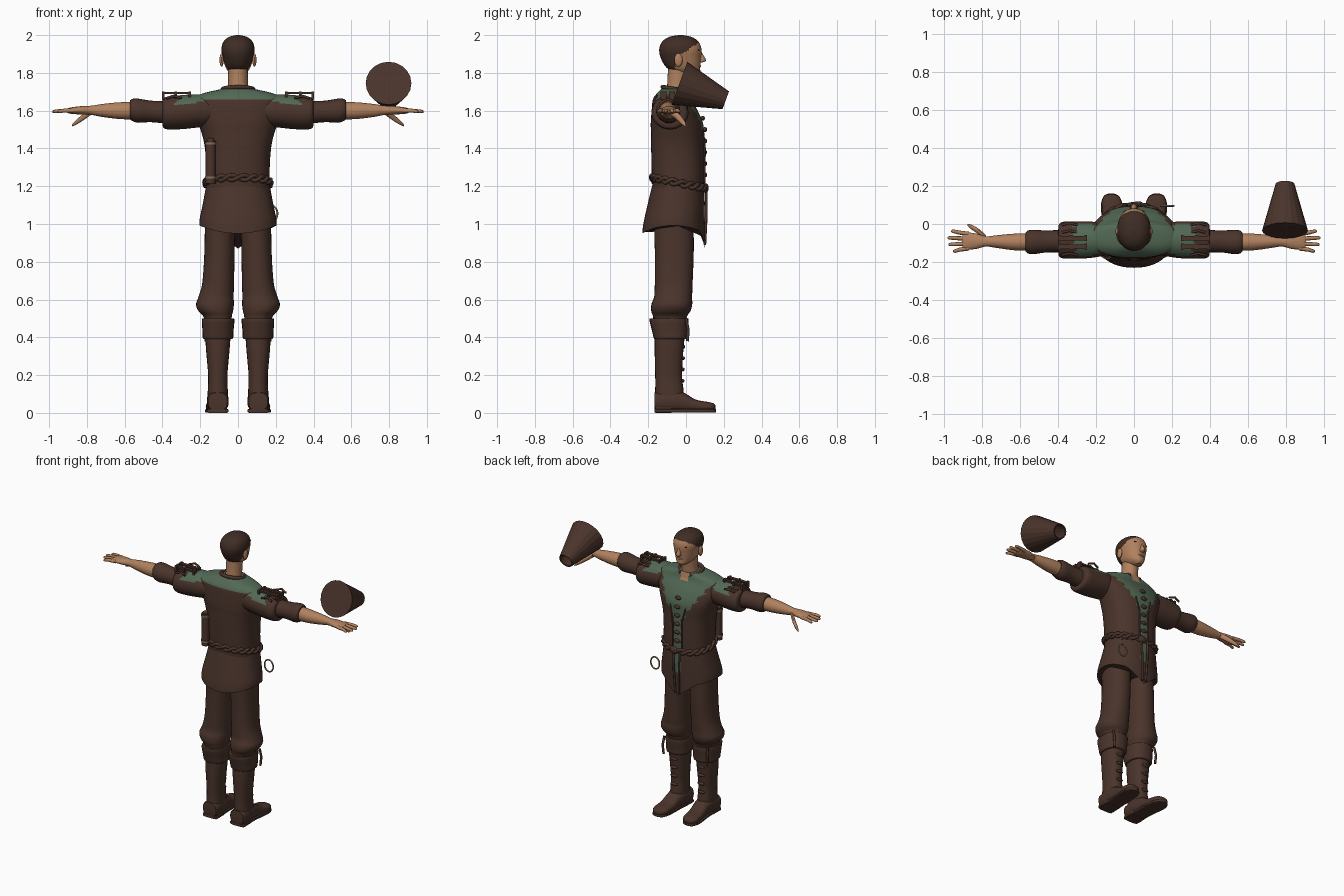
import bpy, bmesh, math
from mathutils import Vector

cube = bpy.data.objects.get("Cube")
if cube:
    bpy.data.objects.remove(cube, do_unlink=True)


def material(name, r, g, b):
    m = bpy.data.materials.new(name)
    m.use_nodes = True
    m.diffuse_color = (r, g, b, 1)
    bsdf = next(n for n in m.node_tree.nodes if n.type == 'BSDF_PRINCIPLED')
    bsdf.inputs["Base Color"].default_value = (r, g, b, 1)
    return m


BROWN = material("brown_leather", .068, .034, .024)
HAIR = material("dark_hair", .05, .026, .018)
GREEN = material("green_cloth", .085, .14, .09)
SKIN = material("skin", .44, .22, .115)
BRASS = material("dull_brass", .25, .17, .1)


def finish(name, bm, mats, rule=None, angle=40):
    bmesh.ops.recalc_face_normals(bm, faces=bm.faces)
    for f in bm.faces:
        if rule:
            f.material_index = rule(f.calc_center_median(), f.normal)
    me = bpy.data.meshes.new(name)
    bm.to_mesh(me)
    bm.free()
    for m in mats:
        me.materials.append(m)
    me.shade_smooth()
    me.set_sharp_from_angle(angle=math.radians(angle))
    ob = bpy.data.objects.new(name, me)
    bpy.context.collection.objects.link(ob)
    return ob


def oval(a, p):
    c, s = math.cos(a), math.sin(a)
    return (math.copysign(abs(c) ** (2 / p), c), math.copysign(abs(s) ** (2 / p), s))


def blend(rings, steps):
    """Smooth in-between rings, without overshoot."""
    out = []
    last = len(rings) - 1
    for i in range(last):
        q = [rings[max(i - 1, 0)], rings[i], rings[i + 1], rings[min(i + 2, last)]]
        for k in range(steps):
            t = k / steps
            ring = []
            for a, b, c, d in zip(*q):
                v = b + t / 2 * (c - a + t * (2 * a - 5 * b + 4 * c - d + t * (3 * (b - c) + d - a)))
                ring.append(min(max(v, min(b, c)), max(b, c)))
            out.append(ring)
    return out + [rings[-1]]


def loft(name, axis, rings, mats, rule=None, side=1, n=24, p=2, steps=4, shape=None):
    """Rings are (position on axis, two centre values, two radii)."""
    bm = bmesh.new()
    loops = []
    for t, a, b, ra, rb in blend(rings, steps):
        loop = []
        for j in range(n):
            u, v = oval(2 * math.pi * j / n, p)
            u, v = a + u * ra, b + v * rb
            co = Vector({'x': (t, u, v), 'y': (u, t, v), 'z': (u, v, t)}[axis])
            if shape:
                co = shape(co)
            co.x *= side
            loop.append(bm.verts.new(co))
        loops.append(loop)
    for lo, hi in zip(loops, loops[1:]):
        for j in range(n):
            k = (j + 1) % n
            bm.faces.new((lo[j], lo[k], hi[k], hi[j]))
    bm.faces.new(loops[0])
    bm.faces.new(loops[-1])
    return finish(name, bm, mats, rule)


def ball(name, loc, size, mat):
    bm = bmesh.new()
    bmesh.ops.create_uvsphere(bm, u_segments=16, v_segments=10, radius=1)
    bmesh.ops.scale(bm, vec=size, verts=bm.verts)
    bmesh.ops.translate(bm, vec=loc, verts=bm.verts)
    return finish(name, bm, [mat])


def box(name, loc, size, mat):
    bm = bmesh.new()
    bmesh.ops.create_cube(bm, size=1)
    bmesh.ops.scale(bm, vec=size, verts=bm.verts)
    bmesh.ops.translate(bm, vec=loc, verts=bm.verts)
    return finish(name, bm, [mat])


def rope(name, pts, r, mat, closed=False):
    cu = bpy.data.curves.new(name, 'CURVE')
    cu.dimensions = '3D'
    cu.bevel_depth, cu.bevel_resolution, cu.use_fill_caps = r, 2, True
    sp = cu.splines.new('POLY')
    sp.points.add(len(pts) - 1)
    for q, co in zip(sp.points, pts):
        q.co = (*co, 1)
    sp.use_cyclic_u = closed
    cu.materials.append(mat)
    ob = bpy.data.objects.new(name, cu)
    bpy.context.collection.objects.link(ob)
    return ob


def zigzag(v, size):
    return size * (abs((v * 18) % 1 - .5) * 2 - .5)


# Tunic: green yoke and front panel framed by ragged brown leather
def tunic_rule(c, n):
    if c.y > .0 and abs(c.x) < (c.z - 1.63) * .5:
        return 2
    if c.y > -.04:
        wide = .035 + max(0, c.z - 1.42) * .65 + zigzag(c.z, .025)
        return int(abs(c.x) < wide)
    return int(c.z > 1.662)


loft("tunic", 'z', [(1.17, 0, -.04, .168, .137), (1.3, 0, -.042, .168, .14),
                    (1.42, 0, -.045, .178, .14), (1.52, 0, -.047, .205, .14),
                    (1.6, 0, -.06, .235, .122), (1.66, 0, -.075, .235, .1),
                    (1.69, 0, -.07, .19, .085), (1.715, 0, -.06, .085, .07)],
     [BROWN, GREEN, SKIN], tunic_rule, n=72, p=2.4, steps=8)


# Skirt of the tunic, with a hem that dips at the middle
def hem(co):
    k = max(0, (1.2 - co.z) / .25)
    co.z += k * .04 * (abs(co.x) / .2) ** 2
    if co.y > 0:
        co.z -= k * .08 * max(0, 1 - abs(co.x) / .12)
    return co


loft("tunic_skirt", 'z', [(1.21, 0, -.04, .168, .137), (1.1, 0, -.052, .185, .152),
                          (1.0, 0, -.064, .202, .162), (.95, 0, -.067, .205, .164)],
     [BROWN, GREEN], lambda c, n: int(c.y > 0 and c.z > 1.03 and abs(c.x) < .03),
     n=48, p=2.2, shape=hem)

for s in (-1, 1):
    rope("skirt_front_edge", [(s * .025, .107, 1.2), (s * .02, .108, 1.05), (s * .014, .1, .89)],
         .007, BROWN)
    rope("placket_edge", [(s * .036, .098, 1.2), (s * .036, .1, 1.4), (s * .06, .09, 1.5)],
         .005, BROWN)
for i in range(6):
    ball("toggle", (0, .1 - max(0, i - 4) * .012, 1.26 + i * .06), (.022, .012, .013), BROWN)

# Belt: two twisted cords and a buckle knot
for phase in (0, math.pi):
    pts = []
    for i in range(120):
        a = 2 * math.pi * i / 120
        u, v = oval(a, 2.3)
        w = 1.02 + .03 * math.cos(10 * a + phase)
        pts.append((u * .17 * w, -.04 + v * .138 * w,
                    1.218 - .028 * v + .013 * math.sin(10 * a + phase)))
    rope("belt_cord", pts, .011, BROWN, True)
ball("belt_knot", (.02, .105, 1.19), (.03, .015, .025), BROWN)

# Belt ring and scroll case
rope("belt_ring", [(.175 + .034 * math.cos(i * math.pi / 12), .096,
                    1.055 + .042 * math.sin(i * math.pi / 12)) for i in range(24)],
     .005, BRASS, True)
loft("scroll_case", 'z', [(1.215, -.145, -.155, .027, .027), (1.44, -.145, -.155, .027, .027)],
     [BROWN], steps=1, n=16)
for z in (1.24, 1.42):
    loft("case_band", 'z', [(z, -.145, -.155, .031, .031), (z + .012, -.145, -.155, .031, .031)],
         [BRASS], steps=1, n=16)
ball("case_cap", (-.145, -.155, 1.442), (.02, .02, .014), BROWN)


# Neck, head and short hair
def hair_rule(c, n):
    line = max(-.055, -.02 + (c.z - 1.9) * 1.45)
    return int(c.z > 1.965 or (c.z > 1.815 and c.y < line))


loft("neck", 'z', [(1.66, 0, -.055, .065, .06), (1.73, 0, -.045, .052, .055),
                   (1.85, 0, -.035, .052, .06)], [SKIN])
loft("head", 'z', [(1.782, 0, .035, .02, .025), (1.8, 0, .01, .045, .065),
                   (1.83, 0, -.015, .066, .09), (1.88, 0, -.027, .08, .107),
                   (1.925, 0, -.03, .088, .112), (1.965, 0, -.03, .077, .096),
                   (1.99, 0, -.03, .048, .06), (2.0, 0, -.03, .01, .012)],
     [SKIN, HAIR], hair_rule, n=48, p=2.15, steps=6)
loft("nose", 'z', [(1.855, 0, .075, .012, .012), (1.866, 0, .082, .017, .024),
                   (1.9, 0, .075, .009, .014), (1.92, 0, .07, .006, .008)], [SKIN], n=12)
ball("lips", (0, .07, 1.834), (.022, .01, .007), SKIN)
for s in (-1, 1):
    ball("ear", (s * .087, -.04, 1.868), (.011, .022, .035), SKIN)
    ball("eye", (s * .033, .066, 1.904), (.013, .006, .005), HAIR)
    ball("eyebrow", (s * .035, .066, 1.922), (.02, .006, .004), HAIR)

# Collar
rope("collar", [(.08 * math.cos(a), -.055 + .068 * math.sin(a), 1.713 - .012 * math.sin(a))
                for a in [math.radians(115 + i * 10) for i in range(32)]], .012, BROWN)


def sleeve_rule(c, n):
    return int(n.z > .55 and abs(c.x) < .32 + zigzag(c.y, .05))


for s, label in ((1, "left_"), (-1, "right_")):
    # Sleeves
    loft(label + "sleeve", 'x', [(.12, -.08, 1.6, .08, .08), (.22, -.083, 1.598, .095, .088),
                                 (.3, -.085, 1.592, .098, .09), (.37, -.085, 1.587, .097, .086),
                                 (.395, -.085, 1.587, .085, .078), (.4, -.085, 1.59, .055, .055)],
         [BROWN, GREEN], sleeve_rule, s, n=40, steps=6)
    loft(label + "cuff", 'x', [(.37, -.09, 1.59, .06, .06), (.46, -.092, 1.596, .058, .057),
                               (.53, -.095, 1.6, .064, .064), (.56, -.095, 1.604, .06, .058),
                               (.572, -.095, 1.604, .05, .05)], [BROWN], None, s)
    # Shoulder straps
    for y in (-.12, -.075):
        box("shoulder_strap", (s * .325, y, 1.693), (.15, .022, .011), BROWN)
        for x in (.255, .33, .395):
            box("strap_stud", (s * x, y, 1.68), (.014, .032, .042), BROWN)
    for i in range(5):
        y = -.165 + i * .04
        rope("shoulder_lace", [(s * .3, y, 1.667), (s * .34, y + .01, 1.678), (s * .38, y, 1.665)],
             .007, BROWN)
    # Forearm, hand, fingers and thumb
    loft(label + "forearm", 'x', [(.55, -.095, 1.6, .046, .047), (.63, -.095, 1.6, .044, .044),
                                  (.72, -.093, 1.601, .034, .034), (.78, -.092, 1.602, .027, .024),
                                  (.83, -.091, 1.602, .04, .022), (.885, -.09, 1.6, .046, .017),
                                  (.905, -.09, 1.6, .04, .01)], [SKIN], None, s)
    for i, tip in enumerate((.955, .978, .983, .965)):
        y = -.128 + i * .025
        fan = (i - 1.5) * .005
        loft("finger", 'x', [(.87, y, 1.6, .012, .012), (.92, y + fan, 1.6, .011, .011),
                             (tip - .01, y + 2 * fan, 1.596, .009, .009),
                             (tip, y + 2 * fan, 1.595, .004, .004)], [SKIN], None, s, n=10)
    loft("thumb", 'x', [(.78, -.075, 1.595, .016, .018), (.82, -.04, 1.565, .015, .017),
                        (.86, -.015, 1.536, .012, .012), (.878, -.005, 1.522, .005, .005)],
         [SKIN], None, s, n=12)
    # Trousers gathered below the knee
    loft(label + "trouser_leg", 'z',
         [(1.02, .095, -.065, .08, .105), (.85, .098, -.062, .08, .103),
          (.69, .105, -.065, .084, .1), (.62, .115, -.068, .092, .1),
          (.575, .122, -.075, .1, .108), (.54, .118, -.08, .092, .104),
          (.51, .108, -.085, .075, .09), (.46, .105, -.085, .07, .085)],
         [BROWN], None, s, n=32, p=2.2, steps=5)
    # Boots
    loft(label + "boot_cuff", 'z',
         [(.5, .105, -.09, .075, .09), (.495, .105, -.09, .086, .104),
          (.43, .106, -.085, .082, .094), (.395, .106, -.082, .08, .088),
          (.39, .106, -.082, .066, .078)], [BROWN], None, s, p=2.3)
    loft(label + "boot_shaft", 'z',
         [(.42, .106, -.085, .068, .08), (.33, .107, -.09, .062, .076),
          (.2, .107, -.092, .051, .071), (.12, .107, -.088, .053, .075),
          (.05, .107, -.088, .056, .077)], [BROWN], None, s, p=2.3)
    loft(label + "boot_foot", 'y',
         [(-.167, .107, .06, .045, .045), (-.155, .107, .06, .056, .05),
          (-.06, .107, .062, .058, .055), (-.01, .109, .056, .054, .05),
          (.05, .113, .039, .054, .032), (.11, .117, .033, .054, .026),
          (.145, .119, .031, .04, .02), (.157, .12, .029, .015, .01)],
         [BROWN], None, s, p=2.6)
    loft(label + "boot_sole", 'y',
         [(-.168, .107, .011, .045, .01), (-.15, .107, .011, .058, .01),
          (-.04, .108, .012, .054, .011), (.09, .117, .011, .058, .01),
          (.145, .119, .011, .042, .01), (.16, .12, .011, .015, .008)],
         [BROWN], None, s, p=5)
    box(label + "boot_heel", (s * .107, -.12, .02), (.1, .085, .04), BROWN)
    for z in (.17, .23, .29, .35):
        ball("boot_lace", (s * .107, -.018 + (z - .17) * .02, z), (.028, .01, .01), BROWN)
    rope("knee_tie", [(s * .17, .0, .5), (s * .175, .012, .44), (s * .17, .008, .38)], .008, BROWN)

# Tapered bucket hovering over one hand, open at the narrow end
direction = Vector((0, .245, -.09))
bpy.ops.mesh.primitive_cone_add(vertices=20, radius1=.121, radius2=.05, depth=direction.length,
                                location=(.797, .088, 1.7))
bucket = bpy.context.object
bucket.name = "bucket"
bucket.rotation_euler = direction.to_track_quat('Z', 'Y').to_euler()
bm = bmesh.new()
bm.from_mesh(bucket.data)
bmesh.ops.delete(bm, geom=[max(bm.faces, key=lambda f: f.calc_center_median().z)],
                 context='FACES_ONLY')
bm.to_mesh(bucket.data)
bm.free()
bucket.data.materials.append(BROWN)
wall = bucket.modifiers.new("wall", 'SOLIDIFY')
wall.thickness = .008
